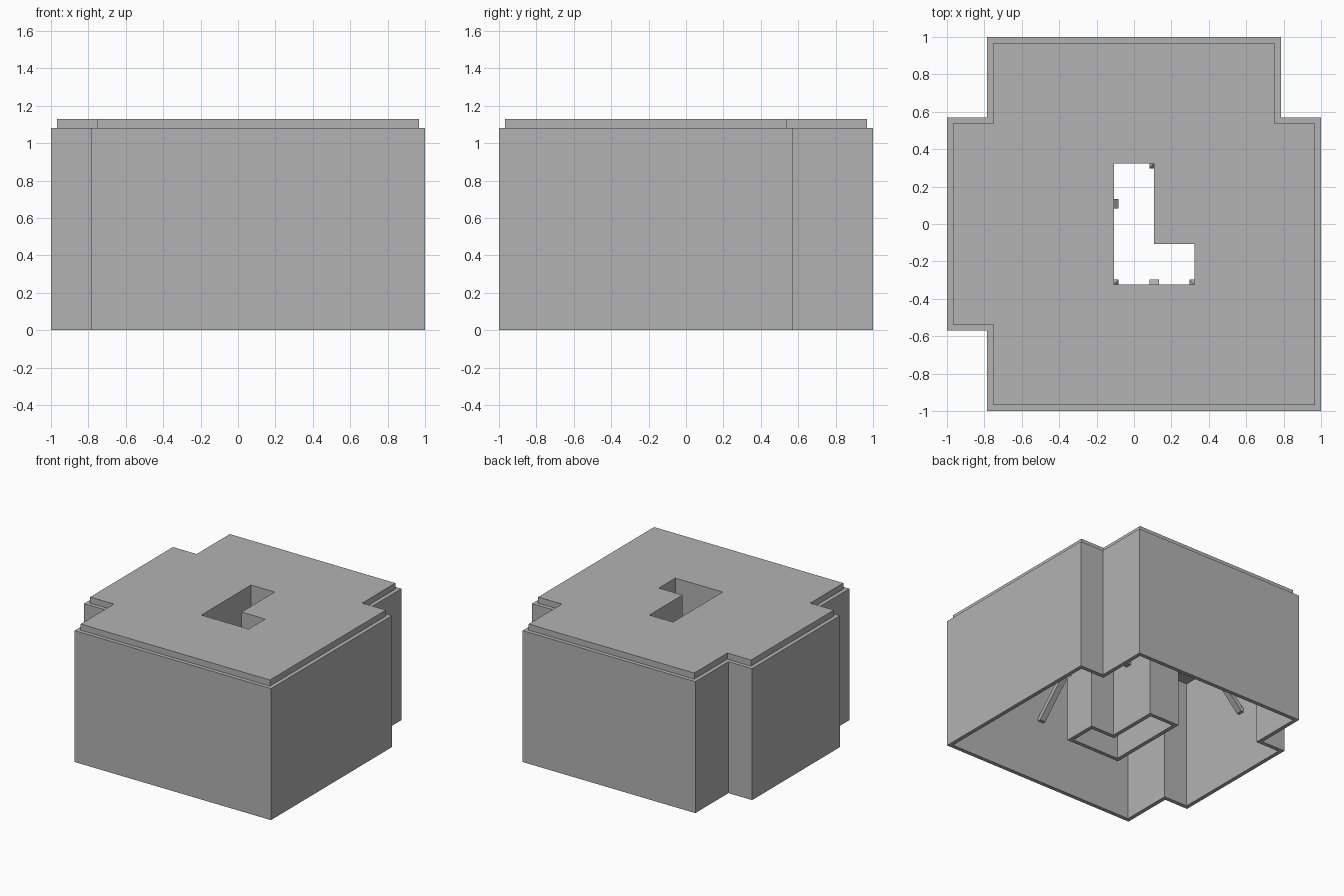
import bpy, bmesh
from mathutils import Vector

cube = bpy.data.objects.get("Cube")
if cube:
    bpy.data.objects.remove(cube, do_unlink=True)

CELL = 0.215          # plan grid
WALL = 0.0325         # wall thickness
SHOULDER, TOP, CEILING = 1.08, 1.13, 1.06
BRACE_Z, BRACE = 0.52, 0.025

grey = bpy.data.materials.new("plain grey")
grey.use_nodes = True
grey.diffuse_color = (0.45, 0.45, 0.45, 1)
grey.node_tree.nodes["Principled BSDF"].inputs["Base Color"].default_value = (0.45, 0.45, 0.45, 1)


def finish(name, bm):
    bmesh.ops.recalc_face_normals(bm, faces=bm.faces)
    mesh = bpy.data.meshes.new(name)
    bm.to_mesh(mesh)
    bm.free()
    mesh.materials.append(grey)
    obj = bpy.data.objects.new(name, mesh)
    bpy.context.scene.collection.objects.link(obj)


def grow(points, amount):
    """Offset a counter-clockwise, right-angled outline outwards."""
    result = []
    for i, p in enumerate(points):
        a = (p - points[i - 1]).normalized()
        b = (points[(i + 1) % len(points)] - p).normalized()
        result.append(p + amount * Vector((a.y + b.y, -a.x - b.x)))
    return result


def ring(bm, points, z):
    return [bm.verts.new((p.x, p.y, z)) for p in points]


def bridge(bm, a, b):
    n = len(a)
    for i in range(n):
        j = (i + 1) % n
        bm.faces.new((a[i], a[j], b[j], b[i]))


def cap(bm, *rings):
    edges = []
    for r in rings:
        for i in range(len(r)):
            pair = (r[i - 1], r[i])
            edges.append(bm.edges.get(pair) or bm.edges.new(pair))
    bmesh.ops.triangle_fill(bm, edges=edges, use_beauty=True, use_dissolve=False)


# Plan outlines in grid cells
outer = [Vector(p) * CELL for p in (
    (-3.5, -4.5), (4.5, -4.5), (4.5, 2.5), (3.5, 2.5), (3.5, 4.5),
    (-3.5, 4.5), (-3.5, 2.5), (-4.5, 2.5), (-4.5, -2.5), (-3.5, -2.5))]
shaft = [Vector(p) * CELL for p in (
    (-.5, -1.5), (1.5, -1.5), (1.5, -.5), (.5, -.5), (.5, 1.5), (-.5, 1.5))]

# Hollow body: walls, stepped roof, shaft and ceiling
bm = bmesh.new()
wide, sleeve = grow(outer, WALL), grow(shaft, WALL)
skin = [ring(bm, outer, CEILING), ring(bm, outer, 0), ring(bm, wide, 0),
        ring(bm, wide, SHOULDER), ring(bm, outer, SHOULDER), ring(bm, outer, TOP)]
tube = [ring(bm, shaft, TOP), ring(bm, shaft, 0),
        ring(bm, sleeve, 0), ring(bm, sleeve, CEILING)]
for chain in (skin, tube):
    for a, b in zip(chain, chain[1:]):
        bridge(bm, a, b)
cap(bm, skin[-1], tube[0])
cap(bm, skin[0], tube[-1])
finish("hollow_body", bm)


# Slanted braces from the walls up to the ceiling
def brace(name, x, y, dx, dy):
    rise = CEILING - BRACE_Z
    base = Vector((x, y)) * CELL
    lean = Vector((dx, dy)) * rise
    square = [base + BRACE * Vector(c) for c in ((-1, -1), (1, -1), (1, 1), (-1, 1))]
    bm = bmesh.new()
    low = ring(bm, square, BRACE_Z)
    high = ring(bm, [p + lean for p in square], CEILING + 0.01)
    bridge(bm, low, high)
    bm.faces.new(low)
    bm.faces.new(high)
    finish(name, bm)


shaft_braces = [(-.5, .5, -1, 0), (.5, -1.5, 0, -1), (.5, 1.5, .7, .7),
                (-.5, -1.5, -.7, -.7), (1.5, -1.5, .7, -.7), (.65, .5, 1, 0)]
wall_braces = [(-4.5, .5, 1, 0), (4.5, -.5, -1, 0), (.5, -4.5, 0, 1), (.5, 4.5, 0, -1)]
for label, group in (("shaft_brace", shaft_braces), ("wall_brace", wall_braces)):
    for i, spec in enumerate(group):
        brace(f"{label}_{i + 1}", *spec)
